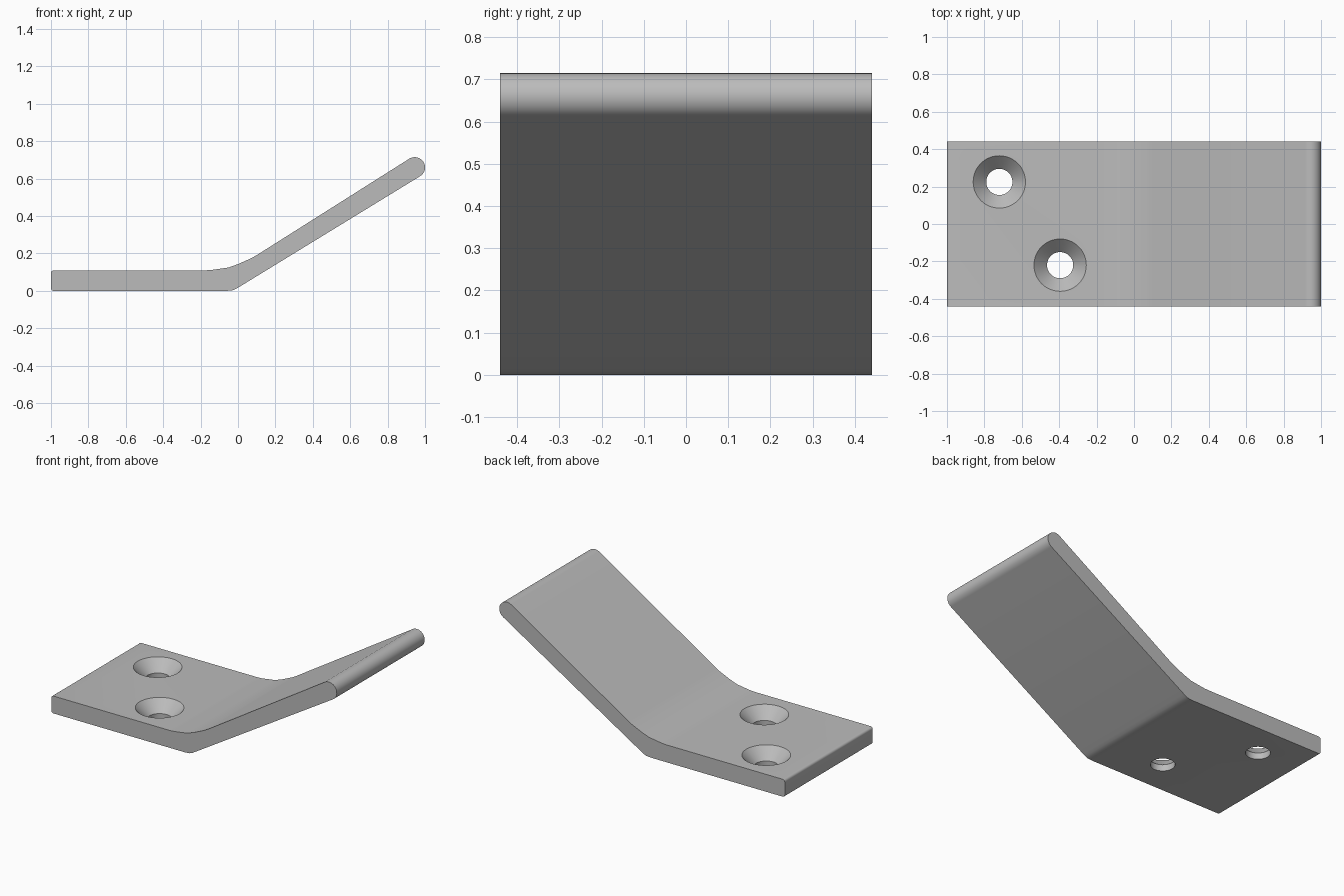
import bpy, bmesh, math
from mathutils import Vector

if "Cube" in bpy.data.objects:
    bpy.data.objects.remove(bpy.data.objects["Cube"])

HALF_WIDTH = 0.44
THICK = 0.11
SLOPE = math.radians(32)

grey = bpy.data.materials.new("plain grey")
grey.use_nodes = True
colour = (0.5, 0.5, 0.5, 1)
grey.diffuse_color = colour
grey.node_tree.nodes["Principled BSDF"].inputs["Base Color"].default_value = colour


def arc(cx, cz, r, start, end, steps):
    """Points on an arc, angles in radians."""
    angles = [start + (end - start) * i / steps for i in range(steps + 1)]
    return [(cx + r * math.cos(a), cz + r * math.sin(a)) for a in angles]


def new_object(name, bm):
    bmesh.ops.recalc_face_normals(bm, faces=bm.faces)
    mesh = bpy.data.meshes.new(name)
    bm.to_mesh(mesh)
    bm.free()
    mesh.materials.append(grey)
    obj = bpy.data.objects.new(name, mesh)
    bpy.context.collection.objects.link(obj)
    return obj


# Side outline: flat foot, soft bend, sloping arm with a round tip
r = 0.015
quarter = math.pi / 2
outline = arc(-1 + r, r, r, 2 * quarter, 3 * quarter, 4)
outline += [(-0.06, 0), (-0.03, 0.003), (-0.012, 0.01), (0.005, 0.02)]
outline += arc(0.945, 0.66, 0.055, SLOPE - quarter, SLOPE + quarter, 16)
outline += [(0.1, 0.191), (0.07, 0.174), (0, 0.143), (-0.05, 0.125), (-0.14, 0.112), (-0.17, THICK)]
outline += arc(-1 + r, THICK - r, r, quarter, 2 * quarter, 4)

bm = bmesh.new()
side = bm.faces.new([bm.verts.new((x, -HALF_WIDTH, z)) for x, z in outline])
sweep = bmesh.ops.extrude_face_region(bm, geom=[side], use_keep_orig=True)
moved = [v for v in sweep["geom"] if isinstance(v, bmesh.types.BMVert)]
bmesh.ops.translate(bm, verts=moved, vec=(0, 2 * HALF_WIDTH, 0))
plate = new_object("bent_plate", bm)


# Countersunk screw holes, cut with a turned profile
def screw_hole(x, y):
    bm = bmesh.new()
    levels = [(0.07, -0.1), (0.07, 0.04), (0.14, THICK), (0.14, 0.2)]
    rings = [[bm.verts.new((x + rad * math.cos(a), y + rad * math.sin(a), z))
              for a in [math.tau * i / 48 for i in range(48)]] for rad, z in levels]
    for low, high in zip(rings, rings[1:]):
        for i in range(48):
            j = (i + 1) % 48
            bm.faces.new((low[i], low[j], high[j], high[i]))
    bm.faces.new(rings[0])
    bm.faces.new(rings[-1])
    return new_object("hole_cutter", bm)


bpy.context.view_layer.objects.active = plate
for x, y in ((-0.72, 0.225), (-0.395, -0.22)):
    cutter = screw_hole(x, y)
    cutter.hide_render = True
    cut = plate.modifiers.new("screw hole", 'BOOLEAN')
    cut.operation = 'DIFFERENCE'
    cut.solver = 'EXACT'
    cut.object = cutter
    bpy.ops.object.modifier_apply(modifier=cut.name)
    bpy.data.objects.remove(cutter)

# Smooth bend and tip, crisp edges
bpy.ops.object.select_all(action='DESELECT')
plate.select_set(True)
bpy.ops.object.shade_smooth_by_angle(angle=math.radians(30))
